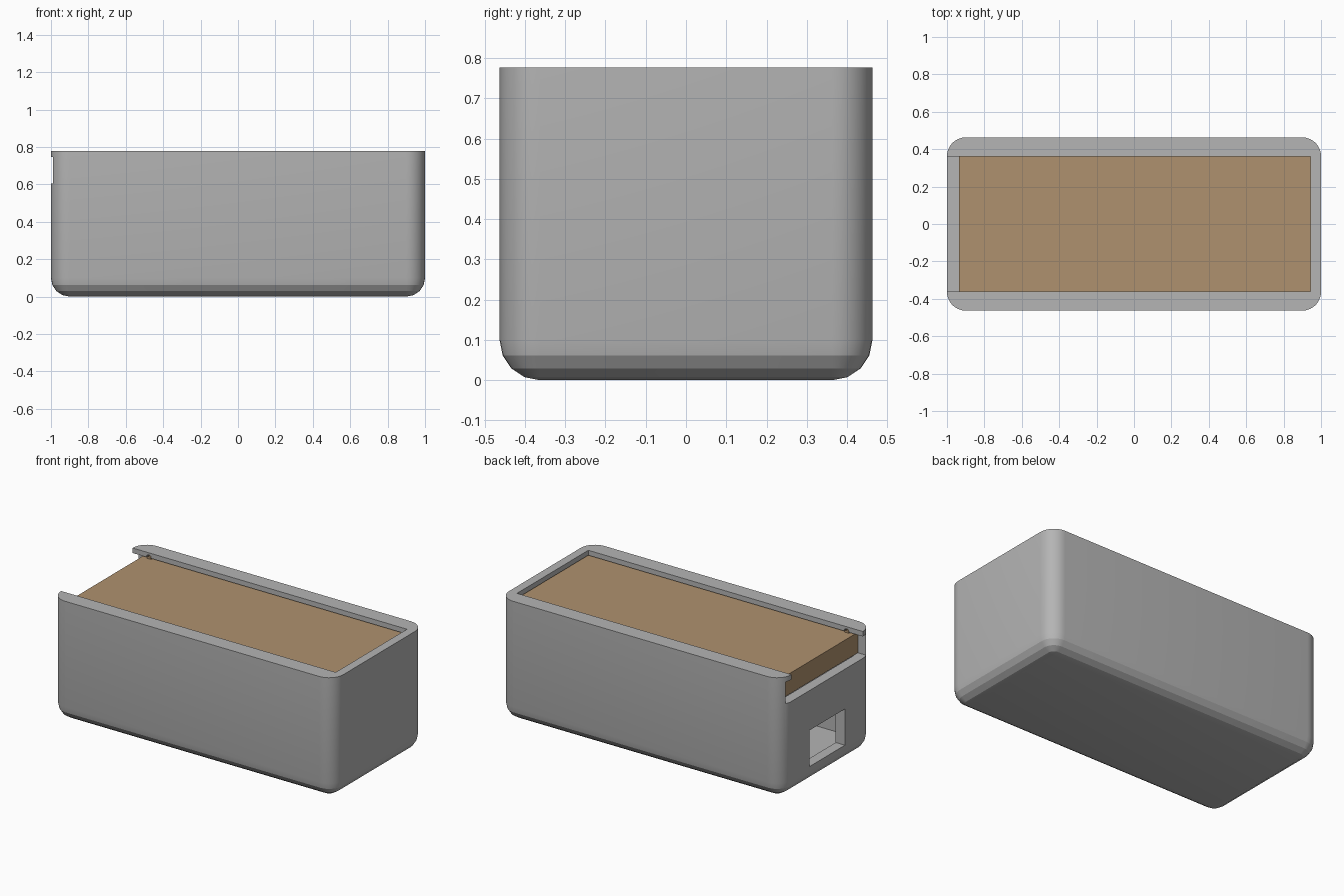
import bpy, bmesh, math
from mathutils import Matrix, Vector

if "Cube" in bpy.data.objects:
    bpy.data.objects.remove(bpy.data.objects["Cube"])

W, D, H, R = 1.0, 0.463, 0.777, 0.1      # half width, half depth, height, rounding
SEG = 8                                  # plan corner segments


def material(name, rgb):
    m = bpy.data.materials.new(name)
    m.diffuse_color = (*rgb, 1)
    m.use_nodes = True
    m.node_tree.nodes["Principled BSDF"].inputs["Base Color"].default_value = m.diffuse_color
    return m


grey = material("light grey", (0.46, 0.46, 0.46))
tan = material("tan wood", (0.43, 0.285, 0.157))


def finish(name, bm, mat):
    bmesh.ops.recalc_face_normals(bm, faces=bm.faces)
    me = bpy.data.meshes.new(name)
    bm.to_mesh(me)
    bm.free()
    me.materials.append(mat)
    ob = bpy.data.objects.new(name, me)
    bpy.context.collection.objects.link(ob)
    return ob


def box(name, lo, hi, mat):
    bm = bmesh.new()
    lo, hi = Vector(lo), Vector(hi)
    bmesh.ops.create_cube(bm, size=1, matrix=Matrix.Translation((lo + hi) / 2)
                          @ Matrix.Diagonal((*(hi - lo), 1)))
    return finish(name, bm, mat)


def rod(name, x, y, z, r, length, mat):
    bm = bmesh.new()
    bmesh.ops.create_cone(bm, cap_ends=True, segments=16, radius1=r, radius2=r, depth=length,
                          matrix=Matrix.Translation((x, y, z)) @ Matrix.Rotation(math.pi / 2, 4, 'X'))
    return finish(name, bm, mat)


def select(ob):
    bpy.ops.object.select_all(action='DESELECT')
    ob.select_set(True)
    bpy.context.view_layer.objects.active = ob


def cut(ob, cutter):
    select(ob)
    mod = ob.modifiers.new("cut", 'BOOLEAN')
    mod.operation, mod.solver, mod.object = 'DIFFERENCE', 'EXACT', cutter
    bpy.ops.object.modifier_apply(modifier=mod.name)
    bpy.data.objects.remove(cutter)


# Outer shell: stacked rounded rectangles, shrinking toward the floor
levels = [(H, R)]
for i in range(5):
    a = math.radians(22.5 * i)
    levels.append((R - R * math.sin(a), R * math.cos(a)))
bm = bmesh.new()
rings = []
for z, r in levels:
    ring = []
    for k, (sx, sy) in enumerate([(1, 1), (-1, 1), (-1, -1), (1, -1)]):
        for j in range(SEG + 1):
            a = math.pi / 2 * (k + j / SEG)
            ring.append(bm.verts.new((sx * (W - R) + r * math.cos(a),
                                      sy * (D - R) + r * math.sin(a), z)))
    rings.append(ring)
n = len(rings[0])
for a, b in zip(rings, rings[1:]):
    for i in range(n):
        bm.faces.new((a[i], a[(i + 1) % n], b[(i + 1) % n], b[i]))
bm.faces.new(rings[0])
bm.faces.new(rings[-1])
bmesh.ops.remove_doubles(bm, verts=bm.verts, dist=1e-5)
body = finish("box_body", bm, grey)

# Cavity, lid groove, top opening and end window
cut(body, box("cavity", (-0.935, -0.36, 0.085), (0.945, 0.36, 0.65), grey))
cut(body, box("groove", (-1.5, -0.407, 0.605), (0.97, 0.407, 0.745), grey))
cut(body, box("opening", (-1.5, -0.361, 0.68), (0.945, 0.361, 1.0), grey))
cut(body, box("window", (-1.5, -0.18, 0.118), (-0.9, 0.18, 0.35), grey))

# Catch notches under the lips, with matching bumps on the lid
for side, s in (("left", -1), ("right", 1)):
    cut(body, rod("notch", -0.885, s * 0.379, 0.745, 0.018, 0.056, grey))
    rod("lid_bump_" + side, -0.885, s * 0.382, 0.738, 0.015, 0.04, tan)

select(body)
bpy.ops.object.shade_smooth_by_angle(angle=math.radians(15))

# Sliding lid
box("sliding_lid", (-0.935, -0.403, 0.607), (0.965, 0.403, 0.738), tan)
